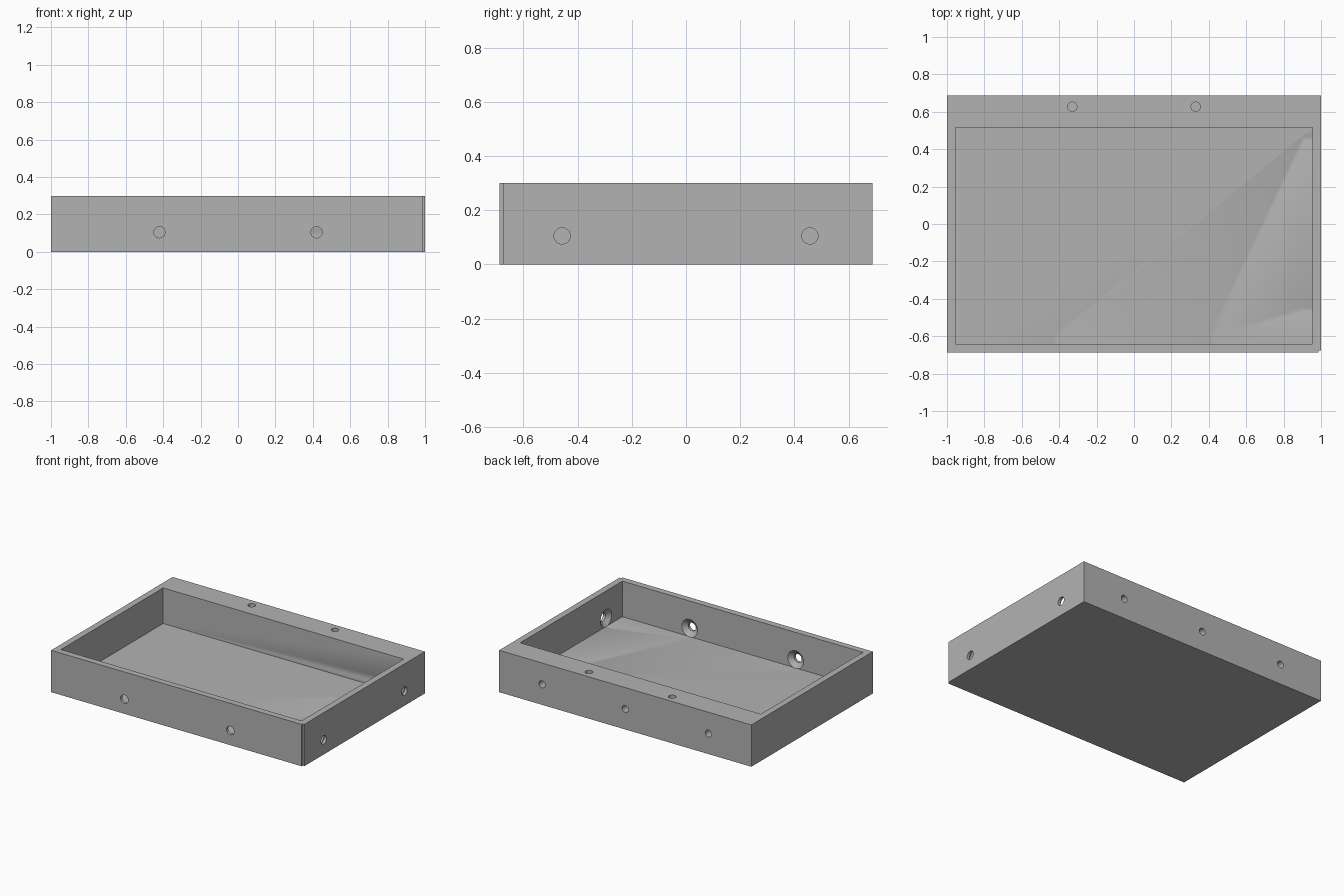
import bpy, bmesh, math
from mathutils import Matrix, Vector

cube = bpy.data.objects.get("Cube")
if cube:
    bpy.data.objects.remove(cube, do_unlink=True)

HALF_X, HALF_Y, HEIGHT = 1.0, 0.688, 0.3
WALL, FLOOR, BACK_INNER = 0.046, 0.045, 0.515
INNER_X, FRONT_INNER = HALF_X - WALL, WALL - HALF_Y

grey = bpy.data.materials.new("plain grey")
grey.use_nodes = True
colour = (0.45, 0.45, 0.45, 1)
grey.diffuse_color = colour
grey.node_tree.nodes["Principled BSDF"].inputs["Base Color"].default_value = colour


def add_object(name, bm):
    mesh = bpy.data.meshes.new(name)
    bmesh.ops.recalc_face_normals(bm, faces=bm.faces)
    bm.to_mesh(mesh)
    bm.free()
    obj = bpy.data.objects.new(name, mesh)
    mesh.materials.append(grey)
    bpy.context.collection.objects.link(obj)
    return obj


def prism(name, outline, z0, z1):
    """Extrude a plan outline between two heights."""
    bm = bmesh.new()
    face = bm.faces.new([bm.verts.new((x, y, z0)) for x, y in outline])
    top = bmesh.ops.extrude_face_region(bm, geom=[face])["geom"]
    bmesh.ops.translate(bm, vec=(0, 0, z1 - z0),
                        verts=[v for v in top if isinstance(v, bmesh.types.BMVert)])
    return add_object(name, bm)


def bore(name, origin, direction, profile, sides=32):
    """Turned cutter: profile holds (radius, distance) pairs along direction."""
    bm = bmesh.new()
    turn = Vector(direction).to_track_quat('Z', 'Y').to_matrix().to_4x4()
    place = Matrix.Translation(origin) @ turn
    rings = []
    for radius, dist in profile:
        ring = []
        for i in range(sides):
            a = math.tau * i / sides
            ring.append(bm.verts.new(place @ Vector((radius * math.cos(a), radius * math.sin(a), dist))))
        rings.append(ring)
    for low, high in zip(rings, rings[1:]):
        for i in range(sides):
            j = (i + 1) % sides
            bm.faces.new((low[i], low[j], high[j], high[i]))
    bm.faces.new(rings[0])
    bm.faces.new(rings[-1])
    return add_object(name, bm)


# Tray body with the small stepped notch in one front corner
step = 0.013
tray = prism("tray", [(-HALF_X, -HALF_Y), (HALF_X - step, -HALF_Y),
                      (HALF_X - step, step - HALF_Y), (HALF_X, step - HALF_Y),
                      (HALF_X, HALF_Y), (-HALF_X, HALF_Y)], 0, HEIGHT)

# Open cavity, set forward of the thick back wall
cutters = [prism("cavity_cutter", [(-INNER_X, FRONT_INNER), (INNER_X, FRONT_INNER),
                                   (INNER_X, BACK_INNER), (-INNER_X, BACK_INNER)],
                 FLOOR, HEIGHT + 0.1)]

# Countersunk screw holes, whose head clearance grazes the floor
screw = [(0.03, -0.05), (0.03, WALL - 0.026), (0.063, WALL), (0.063, 2 * WALL)]
# Blind holes in the thick back wall
blind = [(0.025, -0.05), (0.025, 0.12)]
for side in (-1, 1):
    cutters.append(bore("front_hole_cutter", (side * 0.42, -HALF_Y, 0.105), (0, 1, 0), screw))
    cutters.append(bore("side_hole_cutter", (HALF_X, side * 0.457, 0.105), (-1, 0, 0), screw))
    cutters.append(bore("top_hole_cutter", (side * 0.33, 0.627, HEIGHT), (0, 0, -1), blind))
for x in (-0.66, 0, 0.66):
    cutters.append(bore("back_hole_cutter", (x, HALF_Y, 0.147), (0, -1, 0), blind))

# Carve everything out of the tray
bpy.context.view_layer.objects.active = tray
tray.select_set(True)
for cutter in cutters:
    mod = tray.modifiers.new("cut", 'BOOLEAN')
    mod.operation, mod.solver, mod.object = 'DIFFERENCE', 'EXACT', cutter
    bpy.ops.object.modifier_apply(modifier=mod.name)
for cutter in cutters:
    bpy.data.objects.remove(cutter, do_unlink=True)

bpy.ops.object.shade_smooth_by_angle(angle=math.radians(30))
